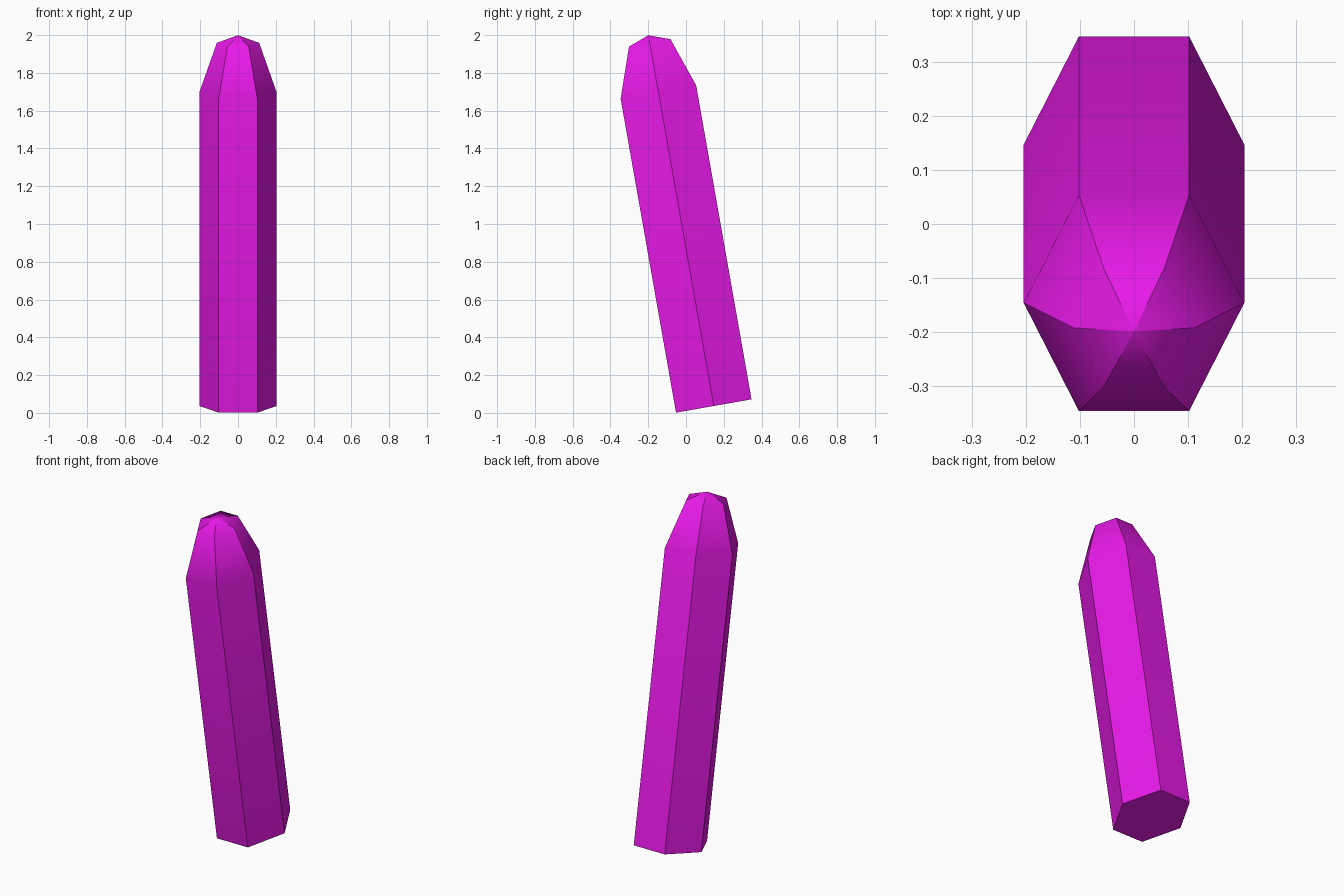
import bpy, bmesh
from math import cos, sin, radians
from mathutils import Matrix

if "Cube" in bpy.data.objects:
    bpy.data.objects.remove(bpy.data.objects["Cube"])

# Profile of the crystal: (scale of hexagon, height along its axis)
RINGS = [(1.0, 0.0), (1.0, 1.688), (0.55, 1.952)]
TIP = 1.993
RX, RY = 0.204, 0.203          # half width over corners, half depth over flats

bm = bmesh.new()


def ring(scale, z):
    """Hexagon with corners on the x axis and flats facing front and back."""
    return [bm.verts.new((RX * scale * cos(radians(60 * i)),
                          RY * scale * sin(radians(60 * i)) / sin(radians(60)), z))
            for i in range(6)]


# Shaft and tapered shoulder
loops = [ring(s, z) for s, z in RINGS]
bm.faces.new(loops[0][::-1])
for low, high in zip(loops, loops[1:]):
    for i in range(6):
        j = (i + 1) % 6
        bm.faces.new((low[i], low[j], high[j], high[i]))

# Blunt point
apex = bm.verts.new((0, 0, TIP))
for i in range(6):
    bm.faces.new((loops[-1][i], loops[-1][(i + 1) % 6], apex))

# Smooth along each facet, crisp between facets and around the base
soft = set(loops[1]), set(loops[2])
for f in bm.faces:
    f.smooth = True
for e in bm.edges:
    e.smooth = any(set(e.verts) <= s for s in soft)

# Lean towards the front by ten degrees, lowest corner on the ground
bm.transform(Matrix.Translation((0, 0.147, 0.0365)) @ Matrix.Rotation(radians(10), 4, 'X'))

mesh = bpy.data.meshes.new("crystal")
bm.to_mesh(mesh)
bm.free()
crystal = bpy.data.objects.new("crystal", mesh)
bpy.context.collection.objects.link(crystal)

mat = bpy.data.materials.new("magenta")
mat.diffuse_color = (0.8, 0.01, 0.8, 1)
mat.use_nodes = True
mat.node_tree.nodes["Principled BSDF"].inputs["Base Color"].default_value = mat.diffuse_color
mesh.materials.append(mat)
